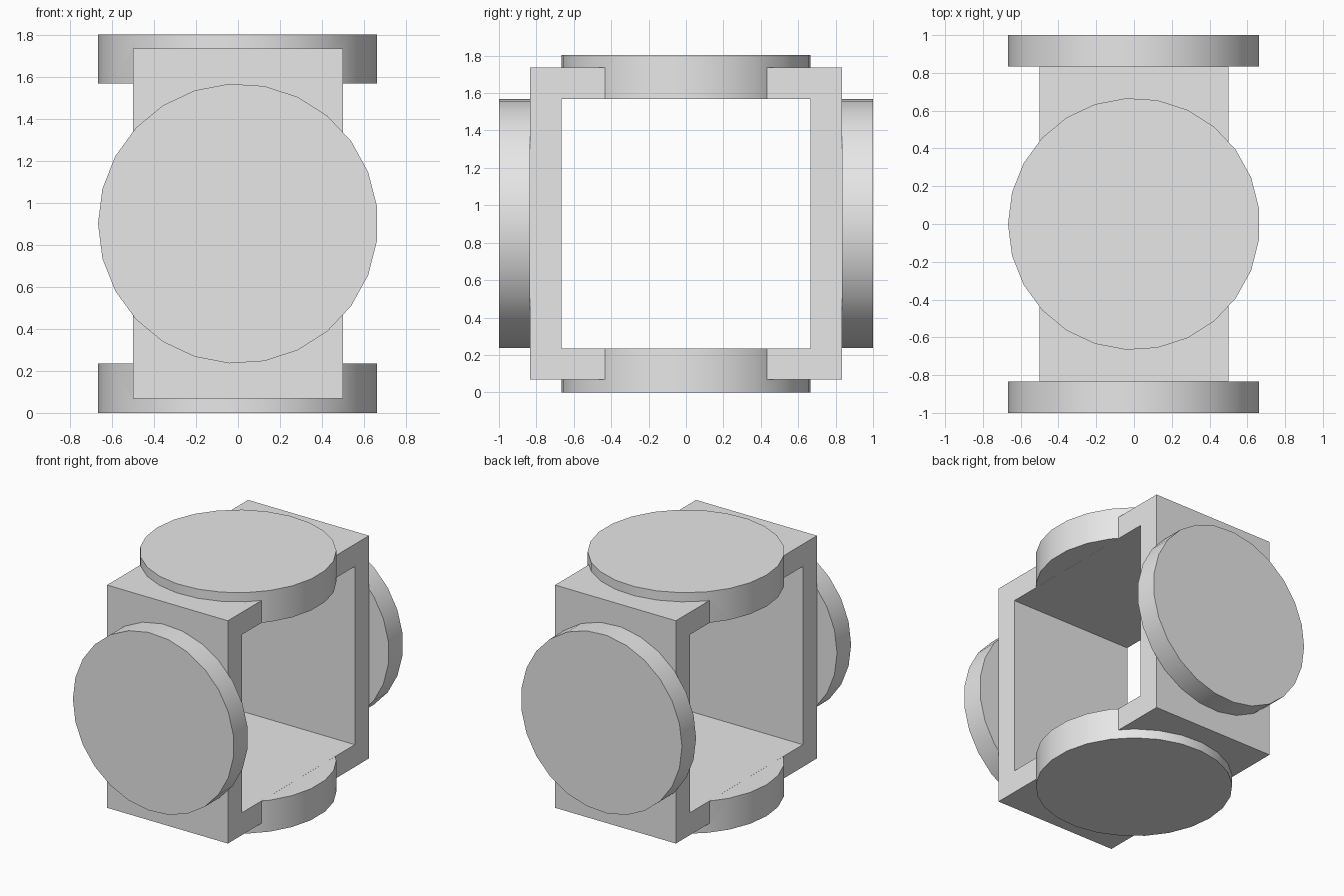
import bpy
from math import pi
from mathutils import Matrix, Vector

cube = bpy.data.objects.get("Cube")
if cube:
    bpy.data.objects.remove(cube, do_unlink=True)

MID = 0.902      # height of the centre
RADIUS = 0.667   # disc radius
SIDES = 25

grey = bpy.data.materials.new("plain grey")
grey.use_nodes = True
grey.diffuse_color = (0.8, 0.8, 0.8, 1)
grey.node_tree.nodes["Principled BSDF"].inputs["Base Color"].default_value = (0.8, 0.8, 0.8, 1)


def box(name, size):
    bpy.ops.mesh.primitive_cube_add(size=1, location=(0, 0, MID))
    ob = bpy.context.object
    ob.name = name
    ob.data.transform(Matrix.Diagonal((*size, 1)))
    ob.data.materials.append(grey)
    return ob


def disc(name, axis, start, end):
    # Disc between two distances from the centre; a corner points to -x
    direction = Vector(axis)
    centre = Vector((0, 0, MID)) + direction * (start + end) / 2
    bpy.ops.mesh.primitive_cylinder_add(vertices=SIDES, radius=RADIUS,
                                        depth=end - start, location=centre)
    ob = bpy.context.object
    ob.name = name
    ob.data.transform(Matrix.Rotation(pi / 2, 4, "Z"))
    if axis[1]:
        ob.data.transform(Matrix.Rotation(pi / 2, 4, "X"))
    ob.data.materials.append(grey)
    bpy.ops.object.shade_smooth_by_angle(angle=0.6)
    return ob


def combine(target, other, operation):
    mod = target.modifiers.new(operation.lower(), "BOOLEAN")
    mod.object = other
    mod.operation = operation
    mod.solver = "EXACT"
    bpy.context.view_layer.objects.active = target
    bpy.ops.object.modifier_apply(modifier=mod.name)
    bpy.data.objects.remove(other, do_unlink=True)


# Square tube open to both sides, with the top and base discs fused into its walls
frame = box("frame", (1.0, 1.667, 1.667))
for name, side in (("top_disc", 1), ("base_disc", -1)):
    combine(frame, disc(name, (0, 0, side), 0.667, 0.902), "UNION")
combine(frame, box("opening", (1.6, 1.333, 1.333)), "DIFFERENCE")
bpy.ops.object.select_all(action="DESELECT")
frame.select_set(True)
bpy.context.view_layer.objects.active = frame
bpy.ops.object.shade_smooth_by_angle(angle=0.6)

# Discs on the outside of the front and back walls
for name, side in (("front_disc", -1), ("back_disc", 1)):
    disc(name, (0, side, 0), 0.833, 1.0)
